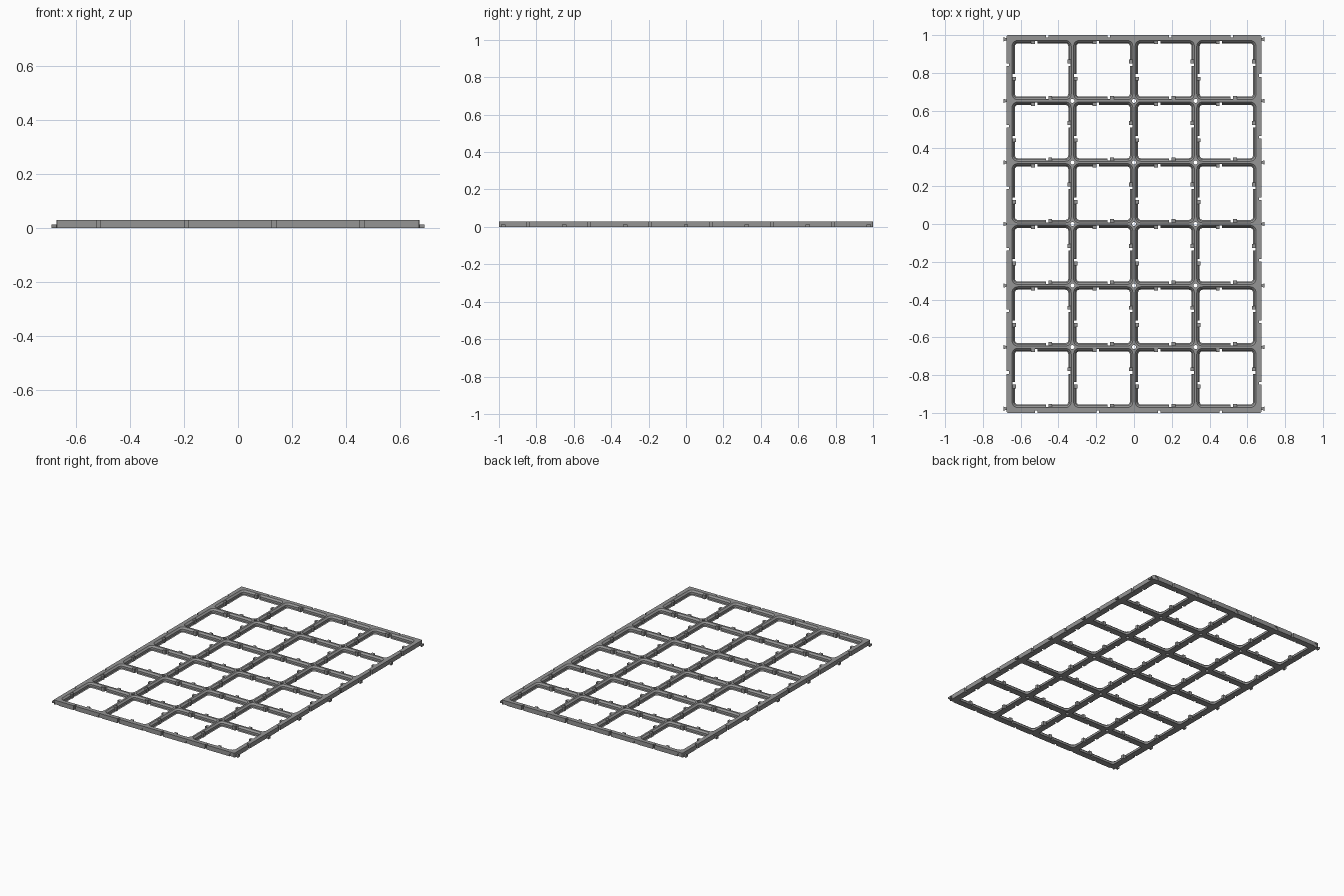
import bpy, bmesh, math
from mathutils import Matrix, Vector

cube = bpy.data.objects.get("Cube")
if cube:
    bpy.data.objects.remove(cube)

COLS, ROWS = 4, 6
PITCH, HALF, TOP = 0.326, 0.022, 0.03
X, Y = COLS * PITCH / 2, ROWS * PITCH / 2

grey = bpy.data.materials.new("mid_grey")
grey.use_nodes = True
grey.diffuse_color = (0.3, 0.3, 0.3, 1)
grey.node_tree.nodes["Principled BSDF"].inputs["Base Color"].default_value = (0.3, 0.3, 0.3, 1)


def rounded_loop(hx, hy, r, steps=5):
    """Counter-clockwise rounded rectangle."""
    pts = []
    for k, (sx, sy) in enumerate([(1, 1), (-1, 1), (-1, -1), (1, -1)]):
        for i in range(steps + 1):
            a = (k + i / steps) * math.pi / 2
            pts.append((sx * (hx - r) + r * math.cos(a), sy * (hy - r) + r * math.sin(a)))
    return pts


def add_loft(bm, loops, matrix=Matrix()):
    """Skin a stack of (points, z) loops and cap both ends."""
    rings = [[bm.verts.new(matrix @ Vector((x, y, z))) for x, y in pts] for pts, z in loops]
    n = len(rings[0])
    for a, b in zip(rings, rings[1:]):
        for i in range(n):
            j = (i + 1) % n
            bm.faces.new((a[i], a[j], b[j], b[i]))
    bm.faces.new(rings[0][::-1])
    bm.faces.new(rings[-1])


def add_prism(bm, pts, z0, z1, matrix=Matrix()):
    add_loft(bm, [(pts, z0), (pts, z1)], matrix)


def rect(x0, x1, y0, y1):
    return [(x0, y0), (x1, y0), (x1, y1), (x0, y1)]


def circle(r, n):
    return [(r * math.cos(2 * math.pi * i / n), r * math.sin(2 * math.pi * i / n)) for i in range(n)]


def make(name, bm):
    mesh = bpy.data.meshes.new(name)
    bmesh.ops.recalc_face_normals(bm, faces=bm.faces)
    bm.to_mesh(mesh)
    bm.free()
    mesh.materials.append(grey)
    ob = bpy.data.objects.new(name, mesh)
    bpy.context.collection.objects.link(ob)
    return ob


# Solid plate
bm = bmesh.new()
add_prism(bm, rounded_loop(X + HALF, Y + HALF, 0.008), 0, TOP)
frame = make("grid_frame", bm)

# Cell pockets: chamfer, straight wall, wide chamfer up to a narrow ridge
profile = [(HALF, -0.01), (HALF, 0), (0.0166, 0.0055), (0.0166, 0.0195), (0.0061, TOP), (0.0061, 0.04)]
loops = []
for wall, z in profile:
    h = PITCH / 2 - wall
    loops.append((rounded_loop(h, h, 0.03 - wall + 0.006), z))
bm = bmesh.new()
for i in range(COLS):
    for j in range(ROWS):
        add_loft(bm, loops, Matrix.Translation(((i + 0.5) * PITCH - X, (j + 0.5) * PITCH - Y, 0)))
pockets = make("pocket_cutter", bm)

# Middle of every bar, with its direction and which sides lie on the outer edge
bars = []
for j in range(ROWS + 1):
    for i in range(COLS):
        bars.append(((i + 0.5) * PITCH - X, j * PITCH - Y, 0, j == ROWS, j == 0))
for i in range(COLS + 1):
    for j in range(ROWS):
        bars.append((i * PITCH - X, (j + 0.5) * PITCH - Y, math.pi / 2, i == 0, i == COLS))

# Notches and hooks on both sides of each bar, vertex holes, edge sockets
cut, hooks = bmesh.new(), bmesh.new()
for x, y, angle, *edges in bars:
    for turn, on_edge in enumerate(edges):
        m = Matrix.Translation((x, y, 0)) @ Matrix.Rotation(angle + turn * math.pi, 4, "Z")
        add_prism(cut, rect(0.022, 0.036, 0.009, 0.03), -0.01, 0.04, m)
        add_prism(hooks, rect(0.036, 0.056, 0.007, HALF if on_edge else 0.026), 0.001, 0.028, m)
for i in range(1, COLS):
    for j in range(1, ROWS):
        add_prism(cut, circle(0.011, 16), -0.01, 0.04,
                  Matrix.Translation((i * PITCH - X, j * PITCH - Y, 0)))
for i in range(COLS + 1):
    for side in (-1, 1):
        m = Matrix.Translation((i * PITCH - X, side * (Y + HALF), 0.008)) @ Matrix.Rotation(math.pi / 2, 4, "X")
        add_prism(cut, circle(0.015, 16), -0.005, 0.005, m)
notches = make("notch_cutter", cut)
make("snap_hooks", hooks)

# Cut the plate and drop the cutters
for cutter in (pockets, notches):
    cutter.hide_render = True
    mod = frame.modifiers.new(cutter.name, "BOOLEAN")
    mod.operation, mod.solver, mod.object = "DIFFERENCE", "EXACT", cutter
bpy.context.view_layer.update()
result = bpy.data.meshes.new_from_object(frame.evaluated_get(bpy.context.evaluated_depsgraph_get()))
frame.modifiers.clear()
frame.data = result
for cutter in (pockets, notches):
    bpy.data.objects.remove(cutter)

# Dovetail tabs along the left and right edges
bm = bmesh.new()
tab = [(X + 0.015, -0.005), (X + HALF, -0.005), (0.692, -0.012), (0.692, 0.012), (X + HALF, 0.005), (X + 0.015, 0.005)]
for j in range(ROWS + 1):
    for turn in (0, math.pi):
        m = Matrix.Translation((0, j * PITCH - Y, 0)) @ Matrix.Rotation(turn, 4, "Z")
        add_prism(bm, tab, 0, 0.014, m)
make("edge_tabs", bm)
